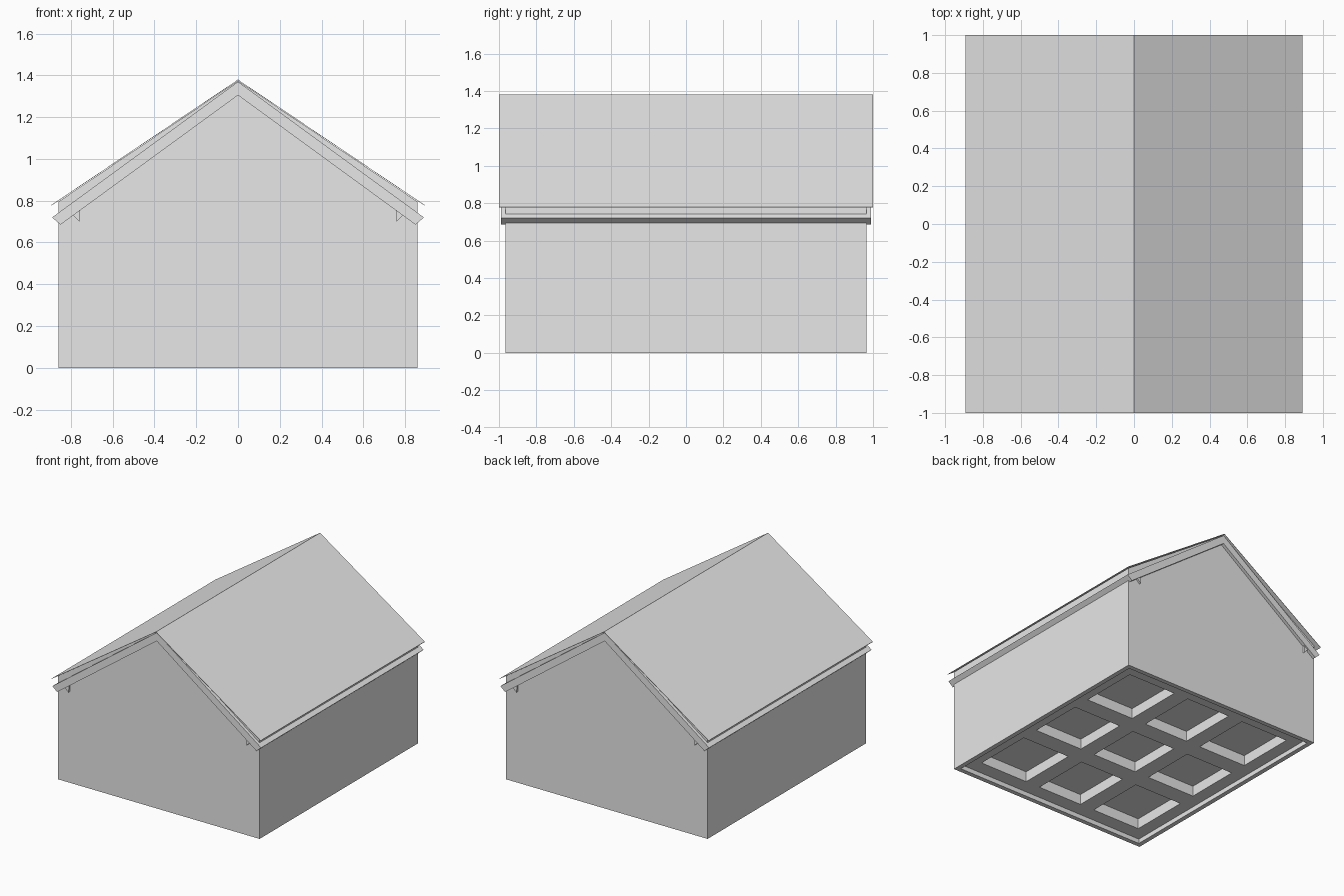
import bpy, bmesh
from mathutils import Vector

cube = bpy.data.objects.get("Cube")
if cube:
    bpy.data.objects.remove(cube, do_unlink=True)

# Single plain grey material
grey = bpy.data.materials.new("plain_grey")
grey.use_nodes = True
grey.diffuse_color = (0.8, 0.8, 0.8, 1)
grey.node_tree.nodes["Principled BSDF"].inputs["Base Color"].default_value = (0.8, 0.8, 0.8, 1)


def finish(bm, name):
    mesh = bpy.data.meshes.new(name)
    bm.to_mesh(mesh)
    bm.free()
    mesh.materials.append(grey)
    obj = bpy.data.objects.new(name, mesh)
    bpy.context.collection.objects.link(obj)
    return obj


def mirrored(half):
    """Close a half profile of (x, z) points across x = 0."""
    return half + [(-x, z) for x, z in reversed(half) if x > 0]


def prism(bm, profile, y0, y1):
    """Extrude an (x, z) outline along y."""
    face = bm.faces.new([bm.verts.new((x, y0, z)) for x, z in profile])
    new = bmesh.ops.extrude_face_region(bm, geom=[face], use_keep_orig=True)["geom"]
    verts = [v for v in new if isinstance(v, bmesh.types.BMVert)]
    bmesh.ops.translate(bm, verts=verts, vec=(0, y1 - y0, 0))
    bmesh.ops.recalc_face_normals(bm, faces=bm.faces[:])


W, D, RIM = 0.86, 0.965, 0.035

# Gabled walls, with a raised rim around the open underside
bm = bmesh.new()
prism(bm, mirrored([(0, 1.375), (W, 0.795), (W, 0)]), -D, D)
base = min(bm.faces, key=lambda f: f.calc_center_median().z)
bmesh.ops.inset_region(bm, faces=[base], thickness=RIM, use_even_offset=True)
base = bmesh.ops.extrude_discrete_faces(bm, faces=[base])["faces"][0]
bmesh.ops.translate(bm, verts=base.verts[:], vec=(0, 0, RIM))
bmesh.ops.delete(bm, geom=[base], context='FACES_ONLY')
finish(bm, "walls")

# Coffered floor: bars framing a grid of recessed panels
bm = bmesh.new()
bmesh.ops.create_grid(bm, x_segments=7, y_segments=7, size=1)
bmesh.ops.reverse_faces(bm, faces=bm.faces[:])
steps = [-1, -0.88, -0.38, -0.23, 0.23, 0.38, 0.88, 1]
cells = []
for f in bm.faces:
    col, row = [int((c + 1) * 3.5) for c in f.calc_center_median().xy]
    if col % 2 and row % 2:
        cells.append(f)
for v in bm.verts:
    i, j = [round((c + 1) * 3.5) for c in v.co.xy]
    v.co = Vector((steps[i] * (W - RIM), steps[j] * (D - RIM), RIM))
panels = bmesh.ops.extrude_discrete_faces(bm, faces=cells)["faces"]
for p in panels:
    bmesh.ops.translate(bm, verts=p.verts[:], vec=(0, 0, 0.08))
finish(bm, "coffered_floor")

# Thin upper roof sheet
bm = bmesh.new()
prism(bm, [(0, 1.38), (0.893, 0.78), (0.893, 0.777), (0, 1.377),
           (-0.893, 0.777), (-0.893, 0.78)], -1, 1)
finish(bm, "roof_sheet")

# Lower roof band, seen as trim under the gables and eaves
bm = bmesh.new()
prism(bm, [(0, 1.37), (0.89, 0.72), (0.85, 0.685), (0, 1.305),
           (-0.85, 0.685), (-0.89, 0.72)], -0.99, 0.99)
finish(bm, "roof_band")

# Small brackets under the gable ends
for side, sx in (("left", 1), ("right", -1)):
    for end, sy in (("front", -1), ("back", 1)):
        bm = bmesh.new()
        outline = [(sx * 0.755, 0.76), (sx * 0.79, 0.73), (sx * 0.76, 0.70)]
        prism(bm, outline, sy * D, sy * 0.98)
        finish(bm, f"{end}_{side}_bracket")
